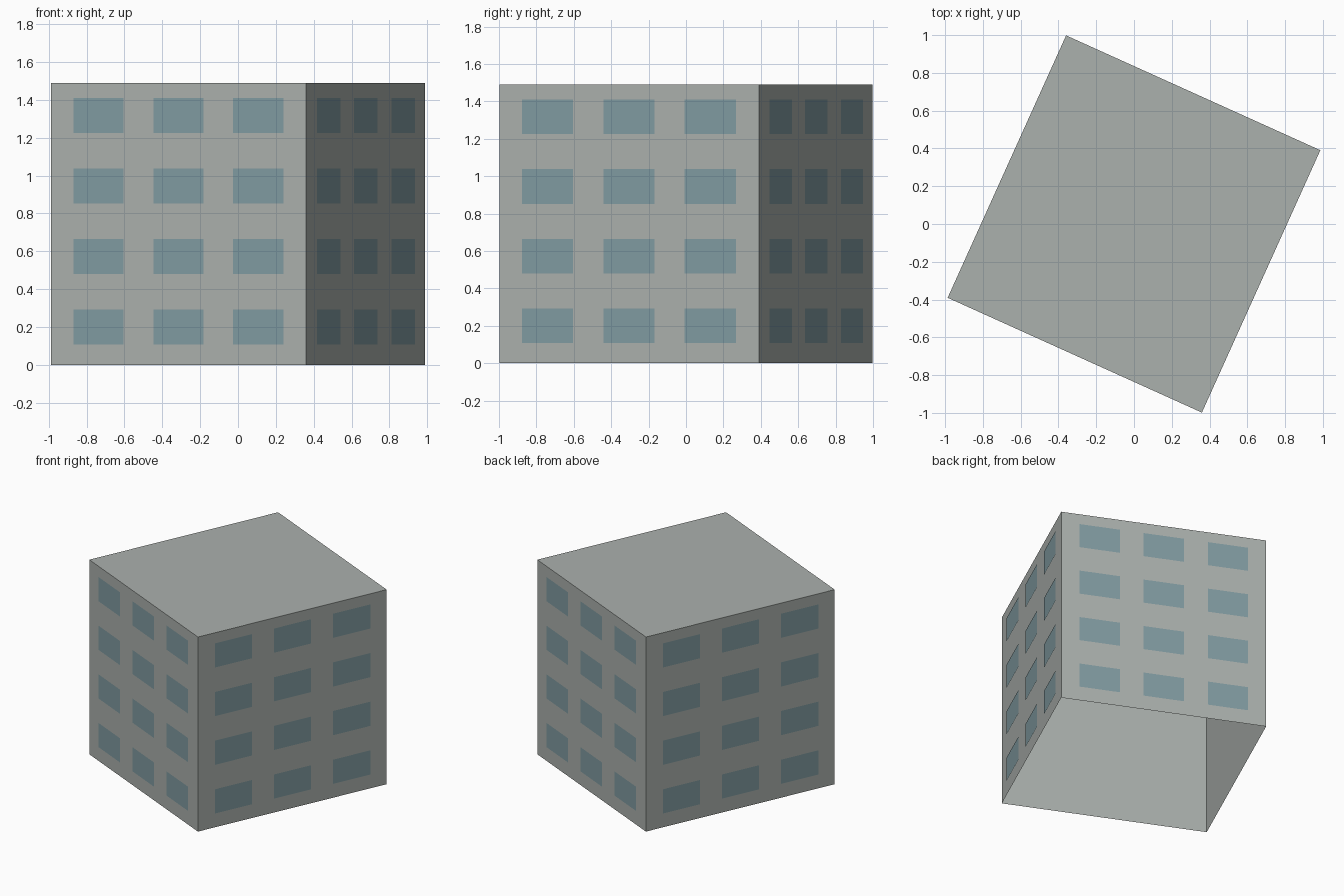
import bpy
import bmesh
from math import radians
from mathutils import Matrix, Vector

WIDTH, DEPTH, HEIGHT = 1.477, 1.524, 1.49
TURN = Matrix.Rotation(radians(-24.3), 4, 'Z')
COLUMNS, ROWS = 3, 4

cube = bpy.data.objects.get("Cube")
if cube:
    bpy.data.objects.remove(cube, do_unlink=True)


def make_material(name, color):
    mat = bpy.data.materials.new(name)
    mat.use_nodes = True
    mat.diffuse_color = color
    bsdf = mat.node_tree.nodes["Principled BSDF"]
    bsdf.inputs["Base Color"].default_value = color
    bsdf.inputs["Roughness"].default_value = 0.8
    return mat


def make_object(name, bm, mat):
    mesh = bpy.data.meshes.new(name)
    bm.to_mesh(mesh)
    bm.free()
    mesh.materials.append(mat)
    obj = bpy.data.objects.new(name, mesh)
    obj.matrix_world = TURN
    bpy.context.collection.objects.link(obj)
    return obj


concrete = make_material("grey concrete", (0.41, 0.44, 0.42, 1))
glass = make_material("blue grey glass", (0.22, 0.33, 0.36, 1))

# Building shell: four walls and a flat roof, open underneath
bm = bmesh.new()
bmesh.ops.create_cube(bm, size=1)
bmesh.ops.scale(bm, vec=(WIDTH, DEPTH, HEIGHT), verts=bm.verts)
bmesh.ops.translate(bm, vec=(0, 0, HEIGHT / 2), verts=bm.verts)
floor = [f for f in bm.faces if f.normal.z < -0.5]
bmesh.ops.delete(bm, geom=floor, context='FACES_ONLY')
make_object("building_shell", bm, concrete)


# Window panes: a regular grid of flat plates just proud of each wall
def window_grid(name, wall_length, wall_distance, angle):
    bm = bmesh.new()
    spin = Matrix.Rotation(radians(angle), 4, 'Z')
    half_w, half_h = wall_length * 0.0985, 0.0925
    for column in range(COLUMNS):
        for row in range(ROWS):
            x = (column - 1) * wall_length * 0.313
            z = 0.2 + row * HEIGHT / ROWS
            corners = [(-1, -1), (1, -1), (1, 1), (-1, 1)]
            bm.faces.new([
                bm.verts.new(spin @ Vector((x + a * half_w, -wall_distance - 0.003, z + b * half_h)))
                for a, b in corners])
    make_object(name, bm, glass)


window_grid("front_windows", WIDTH, DEPTH / 2, 0)
window_grid("left_windows", DEPTH, WIDTH / 2, 90)
window_grid("back_windows", WIDTH, DEPTH / 2, 180)
window_grid("right_windows", DEPTH, WIDTH / 2, 270)
